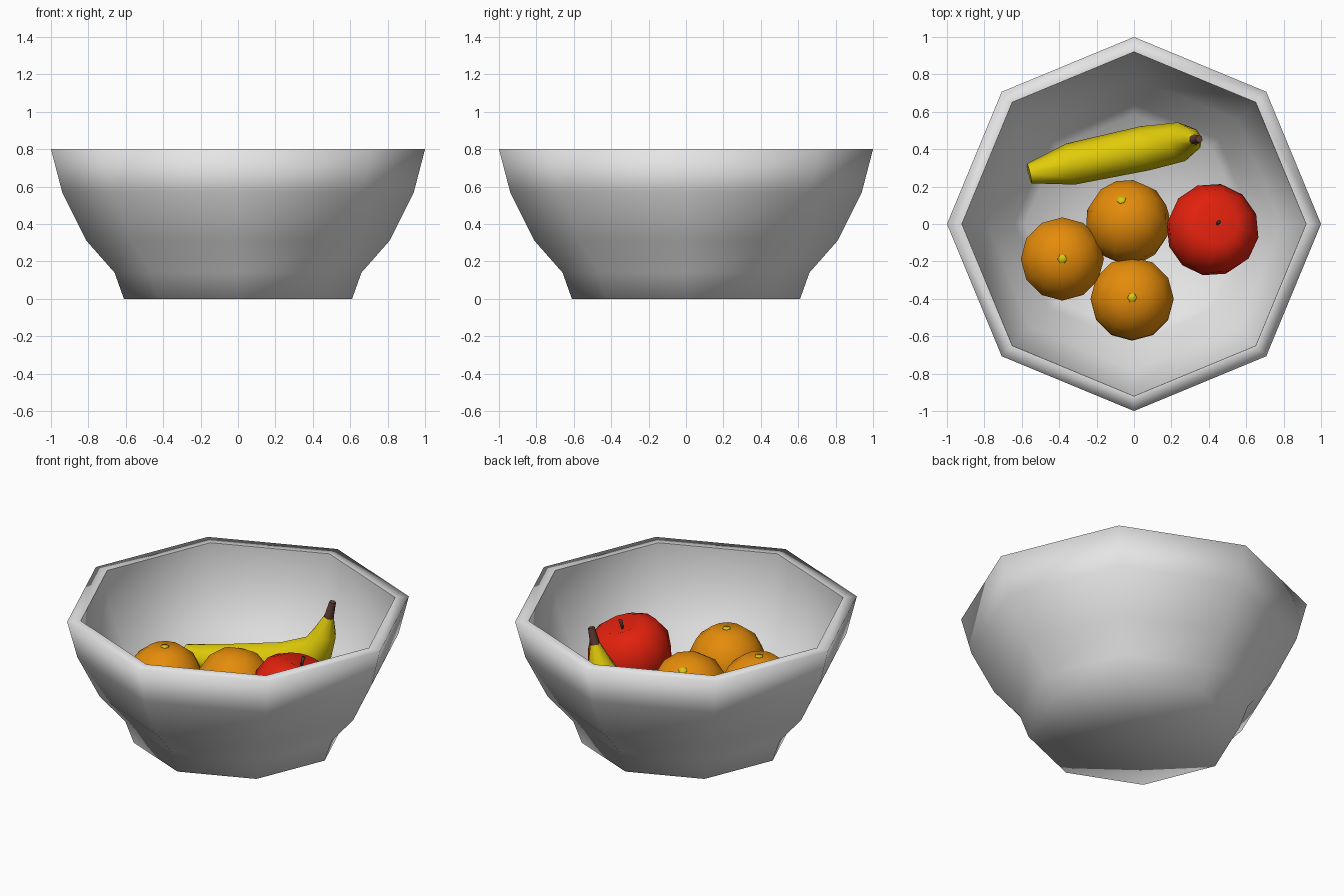
import bpy, bmesh, math
from mathutils import Vector

if "Cube" in bpy.data.objects:
    bpy.data.objects.remove(bpy.data.objects["Cube"])


def material(name, rgb):
    m = bpy.data.materials.new(name)
    m.diffuse_color = (*rgb, 1)
    m.use_nodes = True
    m.node_tree.nodes["Principled BSDF"].inputs["Base Color"].default_value = m.diffuse_color
    return m


GREY = material("bowl_grey", (0.78, 0.78, 0.78))
ORANGE = material("orange", (0.78, 0.26, 0.003))
RED = material("apple_red", (0.76, 0.015, 0.004))
YELLOW = material("banana_yellow", (0.76, 0.61, 0.003))
BROWN = material("stem_brown", (0.13, 0.05, 0.04))
DARK = material("apple_stem_dark", (0.06, 0.03, 0.02))
SPOT = material("orange_spot", (0.68, 0.58, 0.005))


def finish(bm, name, mat, smooth=True):
    bmesh.ops.recalc_face_normals(bm, faces=bm.faces)
    me = bpy.data.meshes.new(name)
    for f in bm.faces:
        f.smooth = smooth
    bm.to_mesh(me)
    bm.free()
    me.materials.append(mat)
    ob = bpy.data.objects.new(name, me)
    bpy.context.collection.objects.link(ob)
    return ob


def bridge(bm, rings):
    """Skin neighbouring vertex rings; one-vertex rings are poles."""
    for a, b in zip(rings, rings[1:]):
        n = max(len(a), len(b))
        for i in range(n):
            j = (i + 1) % n
            if len(a) == 1:
                bm.faces.new((a[0], b[i], b[j]))
            elif len(b) == 1:
                bm.faces.new((a[i], b[0], a[j]))
            else:
                bm.faces.new((a[i], b[i], b[j], a[j]))


def lathe(name, profile, sides, mat, loc=(0, 0, 0), axis=(0, 0, 1), sharp_ring=None):
    bm = bmesh.new()
    rings = []
    for r, z in profile:
        n = sides if r > 0 else 1
        rings.append([bm.verts.new((r * math.cos(2 * math.pi * i / n),
                                    r * math.sin(2 * math.pi * i / n), z)) for i in range(n)])
    bridge(bm, rings)
    if sharp_ring is not None:
        ring = set(rings[sharp_ring])
        for e in bm.edges:
            if e.verts[0] in ring and e.verts[1] in ring:
                e.smooth = False
    ob = finish(bm, name, mat)
    ob.location = loc
    ob.rotation_mode = 'QUATERNION'
    ob.rotation_quaternion = Vector(axis).to_track_quat('Z', 'Y')
    return ob


def sweep(name, path, sides, mat):
    """Tube through (x, y, z, radius) points lying near one upright plane."""
    pts = [Vector(p[:3]) for p in path]
    side = Vector((-0.2, 0.98, 0)).normalized()
    bm = bmesh.new()
    rings = []
    for k, p in enumerate(pts):
        t = (pts[min(k + 1, len(pts) - 1)] - pts[max(k - 1, 0)]).normalized()
        up = t.cross(side).normalized()
        s = up.cross(t)
        rings.append([bm.verts.new(p + path[k][3] * (math.cos(a) * s + math.sin(a) * up))
                      for a in (2 * math.pi * i / sides for i in range(sides))])
    bridge(bm, rings)
    for cap in (rings[0], rings[-1]):
        f = bm.faces.new(cap)
        for e in f.edges:
            e.smooth = False
    return finish(bm, name, mat)


# Bowl: eight-sided shell with a foot and a flat rim
lathe("bowl", [(0, 0), (0.61, 0), (0.66, 0.14), (0.81, 0.31), (0.94, 0.57), (1, 0.8),
               (0.92, 0.8), (0.915, 0.58), (0.785, 0.32), (0.64, 0.155), (0.585, 0.07), (0, 0.07)],
      8, GREY, sharp_ring=6)

# Oranges, each with a small spot at its top pole
R = 0.228
ball = [(R * math.sin(math.pi * i / 7), -R * math.cos(math.pi * i / 7)) for i in range(8)]
ball[0], ball[-1] = (0, -R), (0, R * 0.96)
oranges = [((-0.033, 0.01, 0.30), (-0.16, 0.55, 0.82)),
           ((-0.383, -0.187, 0.315), (0.0, 0.0, 1)),
           ((-0.01, -0.40, 0.315), (0.0, 0.03, 1))]
for k, (loc, axis) in enumerate(oranges):
    lathe(f"orange_{k + 1}", ball, 12, ORANGE, loc, axis)
    lathe(f"orange_spot_{k + 1}", [(0, R * 0.94), (0.026, R * 0.94), (0.024, R * 0.965), (0, R * 0.968)],
          6, SPOT, loc, axis)

# Apple with a shallow dimpled top and a short stem
apple_loc, apple_axis = (0.413, -0.038, 0.378), (0.17, 0.2, 0.95)
lathe("apple", [(0, -0.20), (0.09, -0.225), (0.18, -0.165), (0.237, -0.04), (0.247, 0.07),
                (0.20, 0.17), (0.11, 0.22), (0, 0.185)],
      12, RED, apple_loc, apple_axis)
lathe("apple_stem", [(0, 0.16), (0.004, 0.16), (0.012, 0.245), (0, 0.245)],
      5, DARK, apple_loc, apple_axis)

# Banana: tapered bent tube with a brown stem
sweep("banana", [(-0.56, 0.27, 0.27, 0.054), (-0.34, 0.32, 0.25, 0.112), (0.06, 0.405, 0.33, 0.12),
                 (0.255, 0.44, 0.435, 0.105), (0.298, 0.447, 0.555, 0.07), (0.325, 0.45, 0.665, 0.03)],
      8, YELLOW)
sweep("banana_stem", [(0.32, 0.45, 0.65, 0.03), (0.348, 0.455, 0.765, 0.02)], 6, BROWN)
